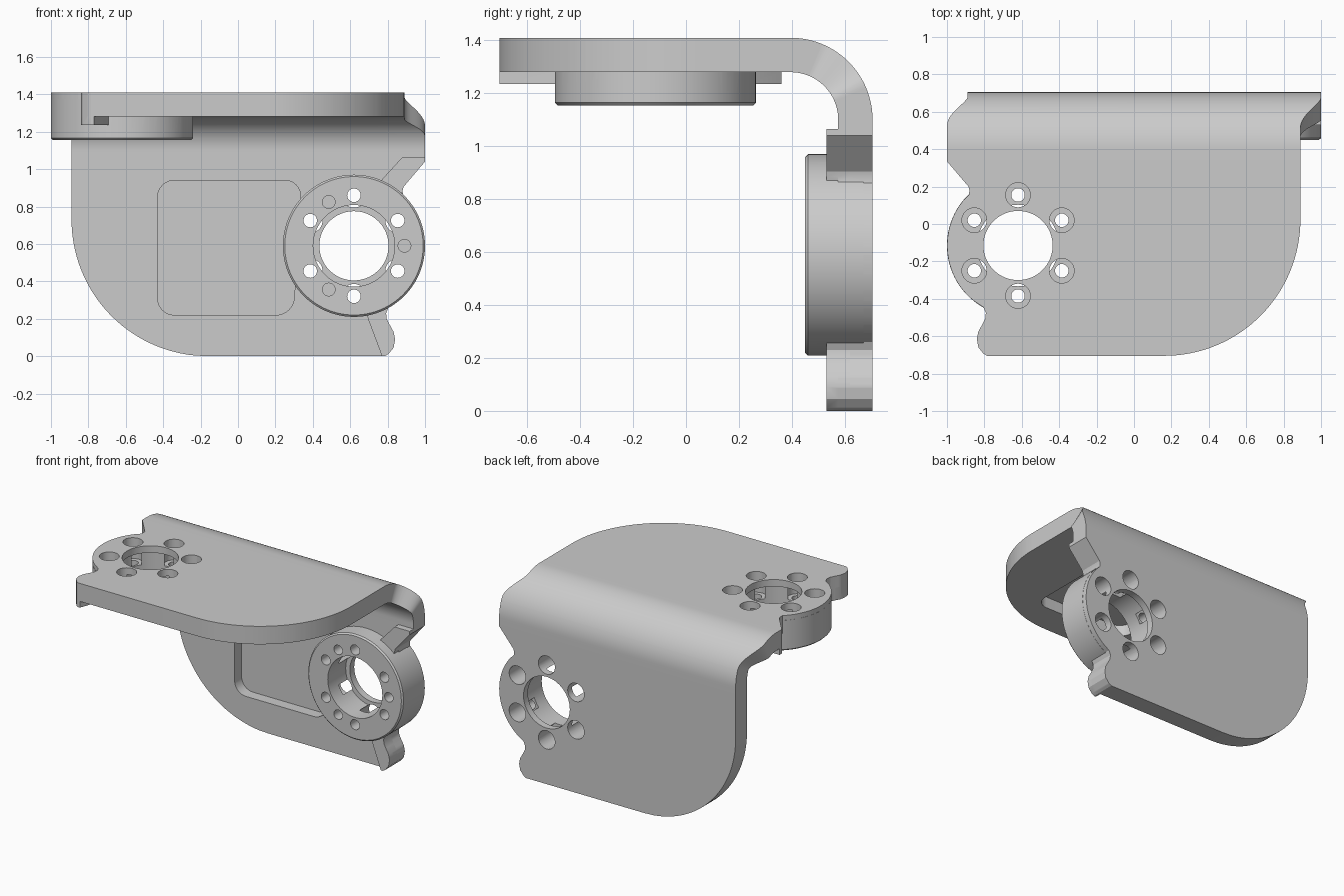
import bpy, bmesh
from math import sin, cos, pi, radians
from mathutils import Vector, Matrix

if "Cube" in bpy.data.objects:
    bpy.data.objects.remove(bpy.data.objects["Cube"])

H = 0.705                      # half depth; top plate is the back plate swapped about the fold
CX, CZ, CR = 0.62, 0.59, 0.38  # hub centre and radius on the back plate
R_OUT, R_IN, FLAT = 0.31, 0.18, 1.10
ARC = R_OUT * pi / 2
LENGTH = 2 * FLAT + ARC
FLIP = Matrix(((-1, 0, 0, 0), (0, 0, 1, -H), (0, 1, 0, H), (0, 0, 0, 1)))


def skin(bm, rings):
    """Close a solid over a list of equal-length rings."""
    vs = [[bm.verts.new(p) for p in r] for r in rings]
    n = len(vs[0])
    for a, b in zip(vs, vs[1:]):
        for i in range(n):
            bm.faces.new((a[i], a[(i + 1) % n], b[(i + 1) % n], b[i]))
    bm.faces.new(vs[0])
    bm.faces.new(vs[-1])


def make(name, solids):
    bm = bmesh.new()
    for rings in solids:
        skin(bm, rings)
    bmesh.ops.recalc_face_normals(bm, faces=bm.faces)
    me = bpy.data.meshes.new(name)
    bm.to_mesh(me)
    bm.free()
    ob = bpy.data.objects.new(name, me)
    bpy.context.collection.objects.link(ob)
    return ob


def both(solids):
    """The solids on the back plate plus their copies on the top plate."""
    return solids + [[[FLIP @ Vector(p) for p in r] for r in s] for s in solids]


def lathe(x, z, profile, n=32):
    return [[(x + r * cos(2 * pi * i / n), y, z + r * sin(2 * pi * i / n))
             for i in range(n)] for r, y in profile]


def prism(pts, y0, y1):
    return [[(x, y, z) for x, z in pts] for y in (y0, y1)]


def rounded(corners, r, n=8):
    out = []
    for i, c in enumerate(corners):
        c = Vector(c)
        a = c + (Vector(corners[i - 1]) - c).normalized() * r
        b = c + (Vector(corners[(i + 1) % len(corners)]) - c).normalized() * r
        for k in range(n + 1):
            t = radians(90 * k / n)
            out.append(c + (a - c) * (1 - sin(t)) + (b - c) * (1 - cos(t)))
    return out


def boolean(body, name, solids, op):
    tool = make(name, both(solids))
    tool.hide_render = True
    m = body.modifiers.new(name, 'BOOLEAN')
    m.operation, m.solver, m.object = op, 'EXACT', tool
    bpy.context.view_layer.objects.active = body
    bpy.ops.object.modifier_apply(modifier=m.name)
    bpy.data.objects.remove(tool)


# Right edge of the unfolded sheet as (distance along sheet, x)
lobe = [(0, .785), (.012, .805), (.045, .832), (.09, .84), (.13, .832),
        (.17, .81), (.2, .795), (.23, .792), (.26, .805)]
edge = list(lobe)
for d in range(-52, 41, 4):
    edge.append((CZ + .379 * sin(radians(d)), CX + .379 * cos(radians(d))))
edge += [(.862, .882), (.885, .88), (.905, .885), (1.04, 1.0), (FLAT, 1.0)]
for k in range(13):            # S-curve narrowing across the bend
    t = k / 12
    edge.append((FLAT + R_OUT * radians(25 + 42 * t), 1 - .11 * t * t * (3 - 2 * t)))
for k in range(33):            # big round corner
    a = radians(90 * k / 32)
    edge.append((LENGTH - .73 + .73 * sin(a), .16 + .73 * cos(a)))


def right(s):
    for (s0, x0), (s1, x1) in zip(edge, edge[1:]):
        if s <= s1:
            return x0 + (x1 - x0) * (s - s0) / (s1 - s0)
    return edge[-1][1]


def fold(s, inset):
    r = R_OUT - inset
    if s <= FLAT:
        return (H - inset, s)
    if s >= FLAT + ARC:
        return (LENGTH - FLAT - s + H - R_OUT, 2 * H - inset)
    a = (s - FLAT) / R_OUT
    return (H - R_OUT + r * cos(a), FLAT + r * sin(a))


# Folded sheet
knots = [s for s, x in edge] + [LENGTH - s for s, x in edge]
knots += [FLAT + ARC * k / 24 for k in range(25)]
rows = []
for s in sorted(knots):
    s = min(max(s, 0), LENGTH)
    if not rows or s - rows[-1] > .0015:
        rows.append(s)
rows[-1] = LENGTH
rings = []
for s in rows:
    xr, xl = right(s), -right(LENGTH - s)
    o, i = fold(s, 0), fold(s, R_OUT - R_IN)
    rings.append([(xl, *o), (xr, *o), (xr, *i), (xl, *i)])
body = make("folded_bracket", [rings])

# Shallow pockets on the inner faces
pocket = rounded([(-.43, .22), (.295, .22), (.34, .94), (-.43, .94)], .09)
boolean(body, "pocket", [prism(pocket, .5, .655)], 'DIFFERENCE')

# Thickened end lugs, then the raised hubs
low = [(.66, .35), (.695, .2), (.77, 0)] + [(x, z) for z, x in lobe] + [(.83, .293), (.75, .4)]
high = [(.72, .87), (.77, .945), (.88, 1.065), (1, 1.065), (1, 1.04),
        (.885, .905), (.88, .885), (.87, .84), (.8, .82)]
boolean(body, "lugs", [prism(low, .53, .62), prism(high, .53, .62)], 'UNION')
hub = lathe(CX, CZ, [(CR - .01, .45), (CR, .46), (CR, .67)], 96)
boolean(body, "hub", [hub], 'UNION')


def ring_of(count, start, profile):
    return [lathe(CX + .27 * cos(radians(start + 360 * k / count)),
                  CZ + .27 * sin(radians(start + 360 * k / count)), profile)
            for k in range(count)]


# Bore and screw holes, counterbores from outside, recess and pin holes from inside
boolean(body, "bore", [lathe(CX, CZ, [(.185, .4), (.185, .8)], 64)]
        + ring_of(6, 30, [(.036, .4), (.036, .8)]), 'DIFFERENCE')
boolean(body, "counterbores", ring_of(6, 30, [(.066, .555), (.066, .8)]), 'DIFFERENCE')
boolean(body, "recess", [lathe(CX, CZ, [(.218, .4), (.218, .655)], 64)]
        + ring_of(3, 0, [(.034, .4), (.034, .55)]), 'DIFFERENCE')

body.select_set(True)
bpy.context.view_layer.objects.active = body
bpy.ops.object.shade_smooth_by_angle(angle=radians(25))
